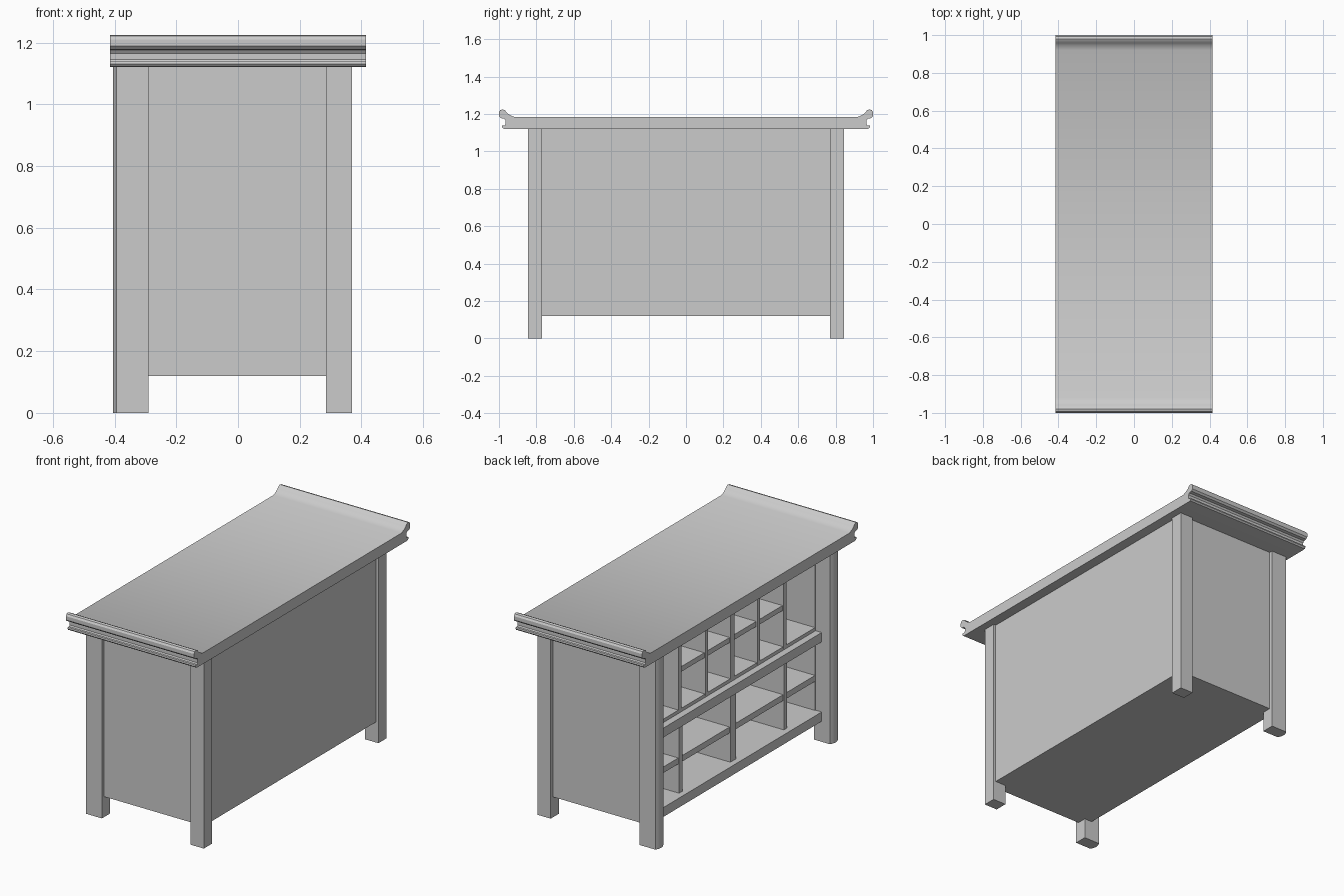
import bpy, bmesh, math

if "Cube" in bpy.data.objects:
    bpy.data.objects.remove(bpy.data.objects["Cube"])


def make(name, verts, faces):
    me = bpy.data.meshes.new(name)
    me.from_pydata(verts, [], faces)
    bm = bmesh.new()
    bm.from_mesh(me)
    bmesh.ops.recalc_face_normals(bm, faces=bm.faces)
    bm.to_mesh(me)
    bm.free()
    ob = bpy.data.objects.new(name, me)
    bpy.context.collection.objects.link(ob)
    return ob


def prism(name, pts, a, b, axis):
    """Extrude a closed outline along x (points are y,z) or z (points are x,y)."""
    n = len(pts)
    put = (lambda p, t: (t, p[0], p[1])) if axis == 'X' else (lambda p, t: (p[0], p[1], t))
    verts = [put(p, a) for p in pts] + [put(p, b) for p in pts]
    faces = [tuple(range(n)), tuple(range(2 * n - 1, n - 1, -1))]
    faces += [(i, (i + 1) % n, n + (i + 1) % n, n + i) for i in range(n)]
    return make(name, verts, faces)


def box(name, x0, x1, y0, y1, z0, z1):
    return prism(name, [(x0, y0), (x1, y0), (x1, y1), (x0, y1)], z0, z1, 'Z')


# Tabletop with upturned, grooved ends
end = [(0.965, 1.12), (0.978, 1.122), (0.985, 1.13), (0.983, 1.138), (0.97, 1.138),
       (0.965, 1.145), (0.965, 1.165), (0.972, 1.175), (0.99, 1.178), (1.0, 1.188),
       (1.0, 1.21), (0.993, 1.221), (0.98, 1.225), (0.968, 1.22), (0.958, 1.207),
       (0.945, 1.197), (0.92, 1.185)]
prism("tabletop", end + [(-y, z) for y, z in reversed(end)], -0.415, 0.415, 'X')

# Legs: square at the closed side, bowed outer face at the open side
for s, side in ((-1, "front"), (1, "rear")):
    lo, hi = sorted((s * 0.77, s * 0.845))
    box(side + "_square_leg", 0.285, 0.37, lo, hi, 0, 1.12)
    bow = []
    for i in range(9):
        t = i / 8
        bow.append((-0.393 - 0.012 * math.sin(math.pi * t), hi + (lo - hi) * t))
    prism(side + "_bowed_leg", [(-0.29, lo), (-0.29, hi)] + bow, 0, 1.12, 'Z')
    # End panel, set slightly behind the leg faces
    lo, hi = sorted((s * 0.765, s * 0.825))
    box(side + "_end_panel", -0.30, 0.32, lo, hi, 0.12, 1.12)

# Closed long side
box("long_panel", 0.325, 0.355, -0.775, 0.775, 0.12, 1.12)

# Main shelves
box("bottom_shelf", -0.34, 0.33, -0.77, 0.77, 0.12, 0.175)
box("middle_shelf", -0.34, 0.33, -0.77, 0.77, 0.585, 0.64)
box("upper_floor_board", -0.30, 0.33, -0.77, 0.77, 0.64, 0.66)

# Lower compartments
box("lower_thin_shelf", -0.30, 0.33, -0.77, 0.77, 0.345, 0.38)
for y, w in ((-0.485, 0.015), (0, 0.025), (0.485, 0.015)):
    box("lower_divider", -0.305, 0.33, y - w, y + w, 0.17, 0.59)

# Upper compartments; the end cells are full height
box("upper_thin_shelf", -0.295, 0.33, -0.485, 0.485, 0.87, 0.9)
for y, w in ((-0.485, 0.014), (-0.24, 0.012), (0, 0.018), (0.24, 0.012), (0.485, 0.014)):
    box("upper_divider", -0.302, 0.33, y - w, y + w, 0.65, 1.12)

# Smooth only the gently curved parts
for ob in bpy.data.objects:
    ob.select_set(ob.name.startswith(("tabletop", "front_bowed", "rear_bowed")))
bpy.context.view_layer.objects.active = bpy.data.objects["tabletop"]
bpy.ops.object.shade_smooth_by_angle(angle=math.radians(30))
